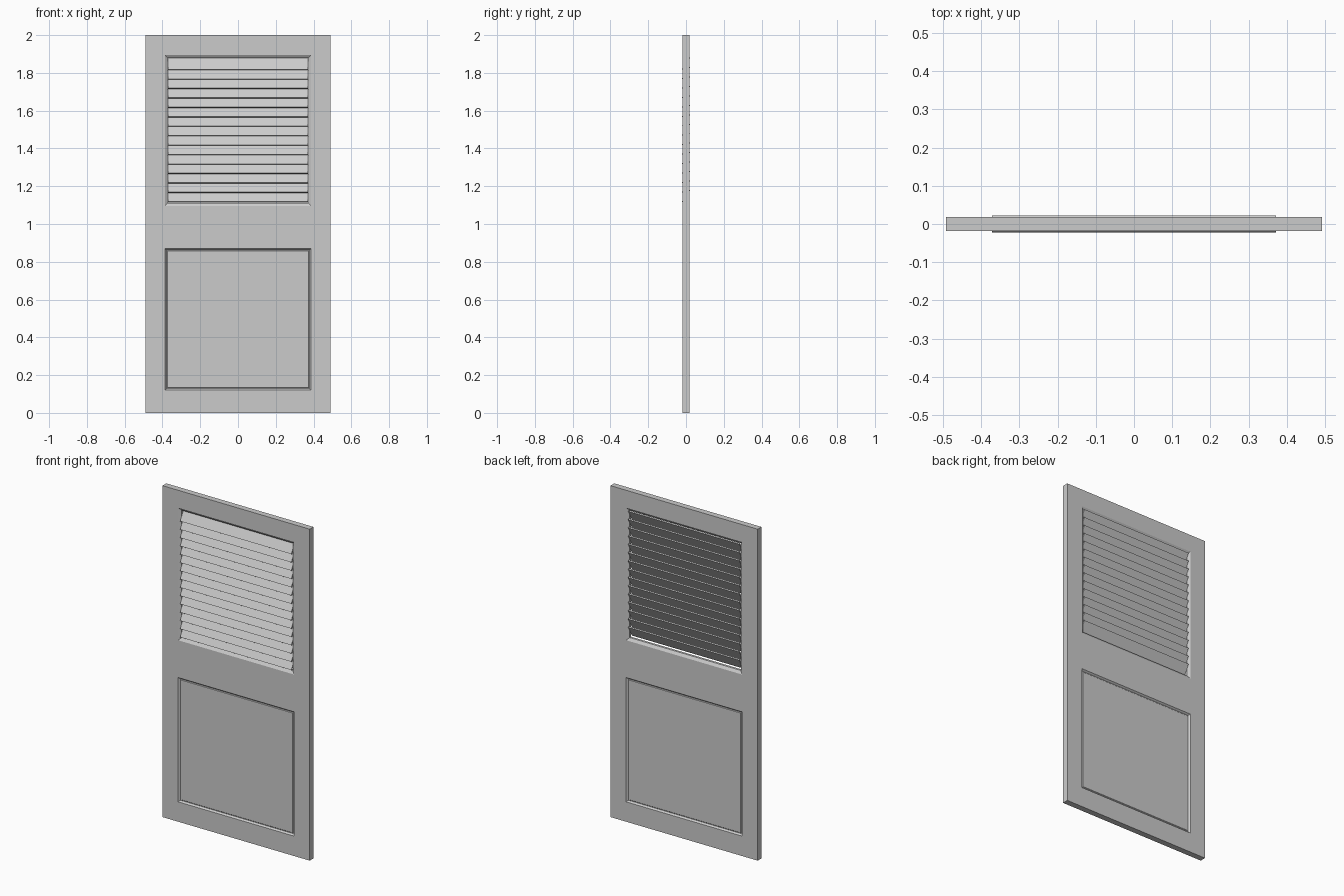
import bpy, bmesh, math

if "Cube" in bpy.data.objects:
    bpy.data.objects.remove(bpy.data.objects["Cube"])

W, H, T = 0.491, 2.0, 0.018          # half width, height, half thickness
LOUVRE = (0.387, 1.095, 1.895)       # half width, bottom, top of each opening
PANEL = (0.387, 0.12, 0.87)


def finish(bm, name):
    bmesh.ops.remove_doubles(bm, verts=bm.verts, dist=0.0001)
    bmesh.ops.recalc_face_normals(bm, faces=bm.faces)
    me = bpy.data.meshes.new(name)
    bm.to_mesh(me)
    bm.free()
    ob = bpy.data.objects.new(name, me)
    bpy.context.collection.objects.link(ob)
    return ob


def quad(bm, pts):
    bm.faces.new([bm.verts.new(p) for p in pts])


def loop(opening, inset, y):
    w, lo, hi = opening
    w, lo, hi = w - inset, lo + inset, hi - inset
    return [(-w, y, lo), (w, y, lo), (w, y, hi), (-w, y, hi)]


def loft(bm, opening, profile):
    for a, b in zip(profile, profile[1:]):
        la, lb = loop(opening, *a), loop(opening, *b)
        for i in range(4):
            j = (i + 1) % 4
            quad(bm, [la[i], la[j], lb[j], lb[i]])


# Door frame: stiles and rails around two openings
bm = bmesh.new()
xs = [-W, -LOUVRE[0], LOUVRE[0], W]
zs = [0, PANEL[1], PANEL[2], LOUVRE[1], LOUVRE[2], H]
for i in range(3):
    for k in range(5):
        if i == 1 and k in (1, 3):
            continue
        x0, x1, z0, z1 = xs[i], xs[i + 1], zs[k], zs[k + 1]
        for y in (-T, T):
            quad(bm, [(x0, y, z0), (x1, y, z0), (x1, y, z1), (x0, y, z1)])
for x in (-W, W):
    for z0, z1 in zip(zs, zs[1:]):
        quad(bm, [(x, -T, z0), (x, T, z0), (x, T, z1), (x, -T, z1)])
for z in (0, H):
    for x0, x1 in zip(xs, xs[1:]):
        quad(bm, [(x0, -T, z), (x1, -T, z), (x1, T, z), (x0, T, z)])

# Chamfered edge of the louvre opening
loft(bm, LOUVRE, [(0, -T), (0.016, -0.007), (0.016, 0.007), (0, T)])

# Chamfer, quirk and flat field of the lower panel, on both sides
for s in (-1, 1):
    prof = [(0, s * T), (0.008, s * 0.008), (0.011, s * 0.008), (0.014, s * 0.011)]
    loft(bm, PANEL, prof)
    quad(bm, loop(PANEL, *prof[-1]))
finish(bm, "door_frame")

# Tilted louvre slats, low at the front and high at the back
L, TH, A = 0.074, 0.008, math.radians(60)
d, n = (math.cos(A), math.sin(A)), (-math.sin(A), math.cos(A))
for k in range(15):
    bm = bmesh.new()
    zc = 1.149 + 0.05 * k
    sec = [(u * L / 2 * d[0] + v * TH / 2 * n[0], zc + u * L / 2 * d[1] + v * TH / 2 * n[1])
           for u, v in ((-1, -1), (1, -1), (1, 1), (-1, 1))]
    ends = [[bm.verts.new((x, y, z)) for y, z in sec] for x in (-0.371, 0.371)]
    for e in ends:
        bm.faces.new(e)
    for i in range(4):
        j = (i + 1) % 4
        bm.faces.new([ends[0][i], ends[0][j], ends[1][j], ends[1][i]])
    finish(bm, f"louvre_slat_{k + 1}")
